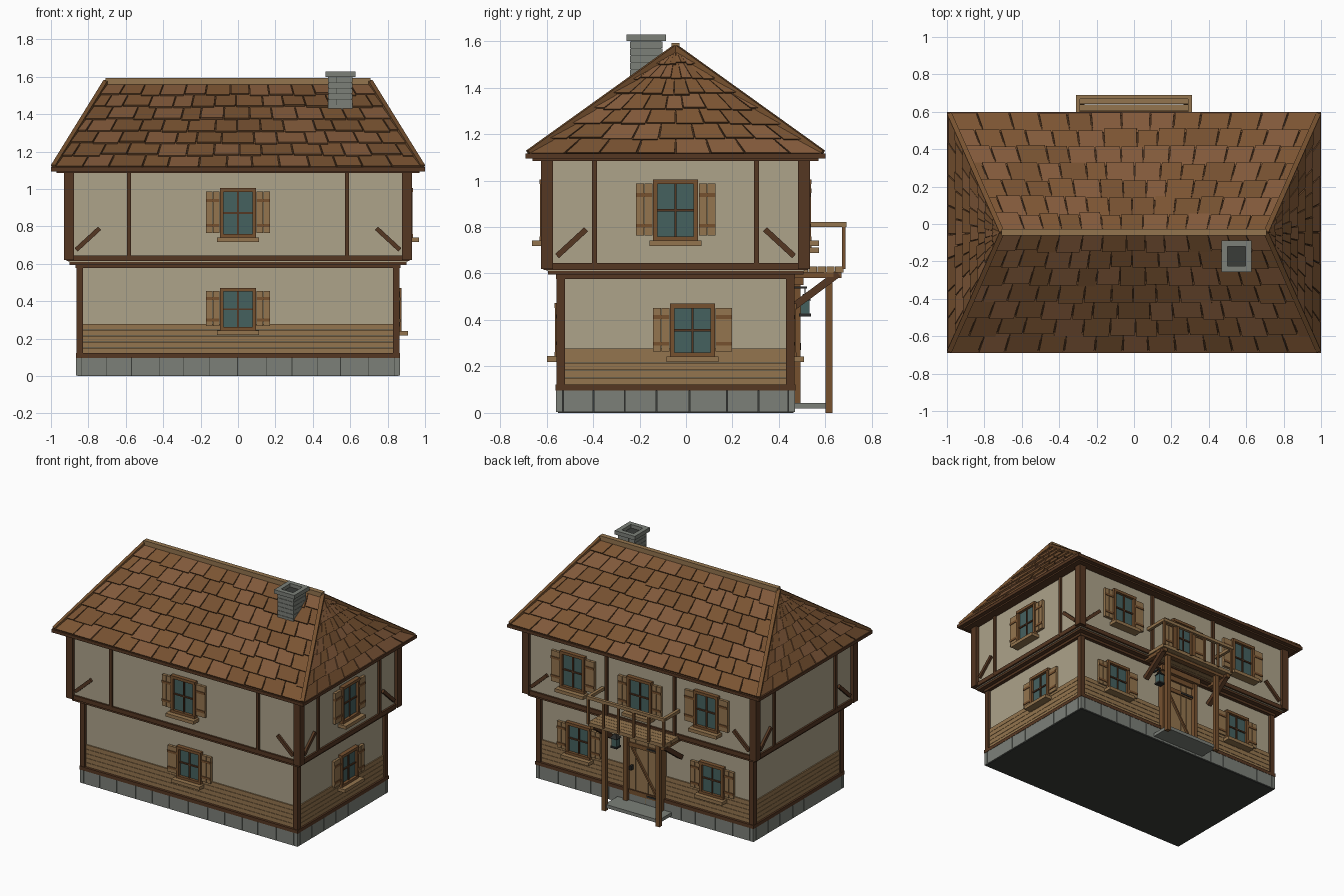
import bpy, bmesh, random
from math import radians, pi
from mathutils import Matrix, Vector

if "Cube" in bpy.data.objects:
    bpy.data.objects.remove(bpy.data.objects["Cube"])

random.seed(4)
CY = -0.045                                   # house centre in y
LOW, UP, EAVE = (0.845, 0.49), (0.905, 0.555), (1.0, 0.645)
FRONT, RIGHT, BACK, LEFT = 0, 90, 180, 270
HOUSE = Matrix.Translation((0, CY, 0))
I = Matrix.Identity(4)


def mat(name, hexcol):
    m = bpy.data.materials.new(name)
    c = [((hexcol >> s) & 255) / 255 for s in (16, 8, 0)]
    m.diffuse_color = [v / 12.92 if v < .04 else ((v + .055) / 1.055) ** 2.4 for v in c] + [1]
    m.use_nodes = True
    m.node_tree.nodes["Principled BSDF"].inputs["Base Color"].default_value = m.diffuse_color
    return m


TIMBER, PLASTER = mat("dark timber", 0x553722), mat("plaster", 0xADA38A)
OAK, PALE = mat("oak", 0x76512F), mat("pale wood", 0x94754E)
STONE, MORTAR = mat("stone", 0x7C8079), mat("mortar", 0x3A3C39)
GLASS, IRON = mat("glass", 0x45615F), mat("iron", 0x2B2B29)
TILES = [mat("tile_%d" % i, h) for i, h in enumerate((0x7B5432, 0x755030, 0x81593A))]
GAP = mat("tile gap", 0x422C1B)


def finish(name, bm, mats):
    bmesh.ops.recalc_face_normals(bm, faces=bm.faces)
    me = bpy.data.meshes.new(name)
    bm.to_mesh(me)
    bm.free()
    for m in mats:
        me.materials.append(m)
    ob = bpy.data.objects.new(name, me)
    bpy.context.collection.objects.link(ob)
    return ob


def boxes(name, material, items, M=I):
    """One object made of boxes given as (x0, x1, y0, y1, z0, z1)."""
    bm = bmesh.new()
    for x0, x1, y0, y1, z0, z1 in items:
        T = Matrix.Translation(((x0 + x1) / 2, (y0 + y1) / 2, (z0 + z1) / 2))
        S = Matrix.Diagonal((x1 - x0, y1 - y0, z1 - z0, 1))
        bmesh.ops.create_cube(bm, size=1, matrix=M @ T @ S)
    return finish(name, bm, [material])


def beam(name, material, p, q, w, h=None, M=I):
    """Square timber running from p to q."""
    p, q = M @ Vector(p), M @ Vector(q)
    d = q - p
    R = d.to_track_quat('Z', 'Y').to_matrix().to_4x4()
    bm = bmesh.new()
    bmesh.ops.create_cube(bm, size=1, matrix=Matrix.Translation((p + q) / 2) @ R
                          @ Matrix.Diagonal((w, h or w, d.length, 1)))
    return finish(name, bm, [material])


def wall(side, half):
    """Wall frame: local x along the wall, local -y outward."""
    d = half[1] if side in (FRONT, BACK) else half[0]
    return HOUSE @ Matrix.Rotation(radians(side), 4, 'Z') @ Matrix.Translation((0, -d, 0))


def slab(hx, hy, z0, z1):
    return (-hx, hx, -hy, hy, z0, z1)


def posts(ox, oy, w, z0, z1):
    return [(sx * ox - (w if sx > 0 else 0), sx * ox + (w if sx < 0 else 0),
             sy * oy - (w if sy > 0 else 0), sy * oy + (w if sy < 0 else 0), z0, z1)
            for sx in (-1, 1) for sy in (-1, 1)]


# Main body and framing
boxes("plinth_core", MORTAR, [slab(0.857, 0.507, 0, 0.1)], HOUSE)
boxes("lower_walls", PLASTER, [slab(*LOW, 0.1, 0.6)], HOUSE)
boxes("upper_walls", PLASTER, [slab(*UP, 0.61, 1.11)], HOUSE)
boxes("sill_beam", TIMBER, [slab(0.867, 0.517, 0.097, 0.122)], HOUSE)
boxes("lower_top_beam", TIMBER, [slab(0.87, 0.515, 0.577, 0.602)], HOUSE)
boxes("jetty_beam", TIMBER, [slab(0.9, 0.55, 0.595, 0.62), slab(0.918, 0.568, 0.615, 0.645)], HOUSE)
boxes("lower_corner_posts", TIMBER, posts(0.864, 0.512, 0.036, 0.11, 0.59), HOUSE)
boxes("upper_corner_posts", TIMBER, posts(0.93, 0.579, 0.052, 0.62, 1.1), HOUSE)

# Plinth stones, wainscot planks, studs and braces on each side
for side, tag, stud in ((FRONT, "front", 0.582), (RIGHT, "right", 0.348),
                        (BACK, "back", 0.27), (LEFT, "left", 0.348)):
    long = side in (FRONT, BACK)
    w = 0.865 if long else 0.515
    M = wall(side, (0.857, 0.507))
    xs = [-w, -w + 0.03]
    n = 12 if long else 7
    xs += [-w + 0.03 + (2 * w - 0.06) * (i + random.uniform(-.12, .12)) / n for i in range(1, n)]
    xs += [w - 0.03, w]
    boxes(tag + "_plinth_stones", STONE,
          [(a + 0.002, b - 0.002, -0.008, 0.01, 0.003, 0.097) for a, b in zip(xs, xs[1:])], M)
    L = wall(side, LOW)
    boxes(tag + "_wainscot", PALE, [(-w + .025, w - .025, -.009, .005, .12 + i * .032, .15 + i * .032)
                                    for i in range(5)], L)
    U = wall(side, UP)
    boxes(tag + "_studs", TIMBER, [(s * stud - .011, s * stud + .011, -.014, .01, .63, 1.1)
                                   for s in (-1, 1)], U)
    e = 0.865 if long else 0.51
    for s in (-1, 1):
        beam(tag + "_brace", TIMBER, (s * e, -.004, .675), (s * (e - .125), -.004, .79), .024, M=U)


# Windows with frame, glazing bars, sill and shutters
def window(name, side, half, x, z, h):
    M = wall(side, half) @ Matrix.Translation((x, 0, z))
    a, t, k = 0.097, 0.02, h / 2
    boxes(name + "_frame", OAK, [(-a, -a + t, -.028, 0, -k, k), (a - t, a, -.028, 0, -k, k),
                                 (-a, a, -.03, 0, k - t, k), (-a, a, -.03, 0, -k, -k + t)], M)
    boxes(name + "_glass", GLASS, [(-a + t, a - t, -.01, 0, -k + t, k - t)], M)
    boxes(name + "_bars", TIMBER, [(-.005, .005, -.018, 0, -k + t, k - t),
                                   (-a + t, a - t, -.018, 0, -.005, .005)], M)
    boxes(name + "_sill", PALE, [(-.112, .112, -.063, 0, -k - .022, -k + .002)], M)
    sh, st = [], []
    for s in (-1, 1):
        x0, x1 = sorted((s * .1, s * .171))
        m = (x0 + x1) / 2
        sh += [(x0, m - .001, -.02, 0, -k + .025, k - .018), (m + .001, x1, -.02, 0, -k + .025, k - .018)]
        st += [(x0, x1, -.025, 0, zz - .008, zz + .008) for zz in (-k * .5, k * .5)]
    boxes(name + "_shutters", PALE, sh, M)
    boxes(name + "_shutter_battens", OAK, st, M)


window("front_upper_window", FRONT, UP, 0, 0.872, 0.265)
window("front_lower_window", FRONT, LOW, 0, 0.357, 0.23)
window("right_upper_window", RIGHT, UP, 0, 0.872, 0.265)
window("right_lower_window", RIGHT, LOW, 0.073, 0.355, 0.23)
window("balcony_window", BACK, UP, 0, 0.838, 0.255)
for s, tag in ((-1, "a"), (1, "b")):
    window("back_upper_window_" + tag, BACK, UP, s * 0.53, 0.872, 0.265)
    window("back_lower_window_" + tag, BACK, LOW, s * 0.53, 0.355, 0.23)

# Roof: solid hip core, fascia, tapered tiles, hip and ridge timbers
ex, ey, ze, rx, zr = 0.985, 0.632, 1.112, 0.705, 1.565
corner = [Vector((sx * ex, sy * ey, ze)) for sx, sy in ((-1, -1), (1, -1), (1, 1), (-1, 1))]
ridge = [Vector((-rx, 0, zr)), Vector((rx, 0, zr))]
bm = bmesh.new()
v = [bm.verts.new(HOUSE @ p) for p in corner + ridge]
for f in ((0, 1, 5, 4), (1, 2, 5), (2, 3, 4, 5), (3, 0, 4), (3, 2, 1, 0)):
    bm.faces.new([v[i] for i in f])
finish("roof_core", bm, [GAP])
boxes("eave_fascia", TIMBER, [slab(*EAVE, 1.095, 1.117), slab(0.97, 0.615, 1.085, 1.1)], HOUSE)


def tiles(name, a, b, c, d, count, rows=7):
    n = (b - a).cross(d - a).normalized()
    P = lambda u, t, o: HOUSE @ (a.lerp(b, u).lerp(d.lerp(c, u), t) + n * o)
    bm = bmesh.new()
    for r in range(rows):
        off = 0.5 * (r % 2)
        us = [0] + [(i + off + random.uniform(-.15, .15)) / count
                    for i in range(0 if off else 1, count)] + [1]
        for u0, u1 in zip(us, us[1:]):
            g = 0.025 / count
            t0 = max(0, (r + random.uniform(-.12, .06)) / rows)
            t1 = min(1, (r + 1.1) / rows)
            lift = random.uniform(.011, .015)
            quad = ((u0 + g, t0), (u1 - g, t0), (u1 - g, t1), (u0 + g, t1))
            lo = [bm.verts.new(P(u, t, 0)) for u, t in quad]
            hi = [bm.verts.new(P(u, t, o)) for (u, t), o in zip(quad, (lift, lift, .003, .003))]
            k = random.randrange(3)
            faces = [lo[::-1], hi] + [(lo[i], lo[(i + 1) % 4], hi[(i + 1) % 4], hi[i]) for i in range(4)]
            for f in faces:
                bm.faces.new(f).material_index = k
    finish(name, bm, TILES)


tiles("front_tiles", corner[0], corner[1], ridge[1], ridge[0], 13)
tiles("right_tiles", corner[1], corner[2], ridge[1], ridge[1], 8)
tiles("back_tiles", corner[2], corner[3], ridge[0], ridge[1], 13)
tiles("left_tiles", corner[3], corner[0], ridge[0], ridge[0], 8)
for i, c in enumerate(corner):
    beam("hip_timber", OAK, c + Vector((0, 0, .006)), ridge[i in (1, 2)] + Vector((0, 0, .006)), .026, M=HOUSE)
boxes("ridge_timber", PALE, [(-.708, .708, -.017, .017, 1.56, 1.593)], HOUSE)

# Chimney
C = Matrix.Translation((0.547, -0.172, 0))
boxes("chimney_core", MORTAR, [slab(0.06, 0.065, 1.36, 1.603)], C)
bricks = []
for i in range(7):
    z, s = 1.39 + i * .03, (.02 if i % 2 else -.02)
    bricks += [(-.065, s - .001, -.07, .07, z, z + .028), (s + .001, .065, -.07, .07, z, z + .028)]
boxes("chimney_bricks", STONE, bricks, C)
boxes("chimney_cap", STONE, [(-.08, .08, -.085, -.052, 1.6, 1.628), (-.08, .08, .052, .085, 1.6, 1.628),
                             (-.08, -.048, -.052, .052, 1.6, 1.628), (.048, .08, -.052, .052, 1.6, 1.628)], C)

# Door and porch on the back
boxes("porch_step", STONE, [(-.215, .215, .44, .615, .018, .042)])
boxes("porch_posts", OAK, [(s * .215 - .015, s * .215 + .015, .6, .63, 0, .605) for s in (-1, 1)])
boxes("door_planks", PALE, [(-.125 + i * .05, -.077 + i * .05, .44, .465, .045, .52) for i in range(5)])
boxes("door_frame", OAK, [(-.155, -.125, .44, .492, .04, .55), (.125, .155, .44, .492, .04, .55),
                          (-.17, .17, .44, .505, .55, .59), (-.125, .125, .44, .48, .515, .55)])
boxes("door_battens", OAK, [(-.12, .12, .46, .474, z, z + .03) for z in (.09, .43)])
beam("door_brace", OAK, (.1, .467, .43), (-.1, .467, .12), .026, .012)
boxes("door_hardware", IRON, [(.09, .105, .465, .495, .27, .3), (-.125, -.02, .47, .478, .1, .112),
                              (-.125, -.02, .47, .478, .44, .452)])

# Balcony
boxes("balcony_floor", PALE, [(-.305, .305, y, y + .036, .605, .63) for y in (.49, .528, .566, .604, .642)])
boxes("balcony_joists", OAK, [(s * .28 - .015, s * .28 + .015, .44, .67, .58, .607) for s in (-1, 1)]
      + [(-.3, .3, .595, .635, .585, .607)])
boxes("balcony_rails", PALE, [(-.31, .31, .668, .69, .8, .822)]
      + [(s * .3 - .011, s * .3 + .011, .5, .668, .8, .822) for s in (-1, 1)])
boxes("balusters", OAK, [(x - .008, x + .008, .672, .687, .62, .805)
                         for x in (-.3, -.18, -.06, .06, .18, .3)])
for s in (-1, 1):
    beam("balcony_brace", TIMBER, (s * .28, .46, .455), (s * .28, .655, .6), .032)

# Hanging lantern beside the door
boxes("lantern_glass", GLASS, [(.18, .22, .492, .532, .425, .485)])
boxes("lantern_frame", IRON, [(.175, .225, .487, .537, .415, .427), (.195, .205, .44, .52, .535, .545),
                              (.197, .203, .509, .515, .5, .545)])
bm = bmesh.new()
bmesh.ops.create_cone(bm, cap_ends=True, segments=4, radius1=.038, radius2=.01, depth=.028,
                      matrix=Matrix.Translation((.2, .512, .498)) @ Matrix.Rotation(pi / 4, 4, 'Z'))
finish("lantern_cap", bm, [IRON])
